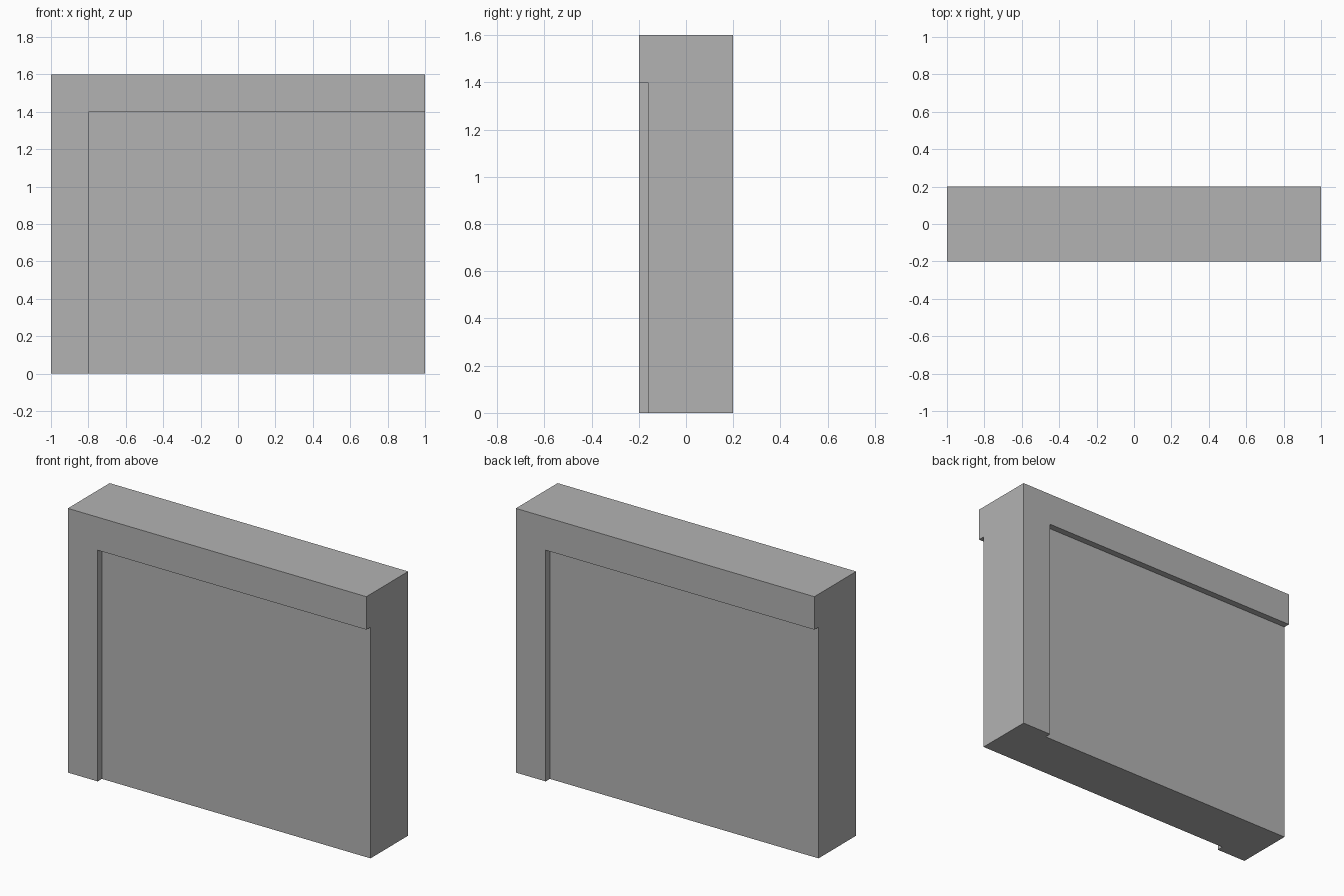
import bpy

cube = bpy.data.objects.get("Cube")
if cube:
    bpy.data.objects.remove(cube, do_unlink=True)

WIDTH, DEPTH, HEIGHT = 2.0, 0.4, 1.6
FRAME, RECESS, EXTRA = 0.2, 0.04, 0.2

grey = bpy.data.materials.new("plain grey")
grey.use_nodes = True
colour = (0.45, 0.45, 0.45, 1)
grey.diffuse_color = colour
grey.node_tree.nodes["Principled BSDF"].inputs["Base Color"].default_value = colour


def box(name, low, high):
    """Box between two corners."""
    centre = [(a + b) / 2 for a, b in zip(low, high)]
    bpy.ops.mesh.primitive_cube_add(size=1, location=centre)
    obj = bpy.context.object
    obj.name = name
    obj.scale = [b - a for a, b in zip(low, high)]
    bpy.ops.object.transform_apply(location=True, rotation=False, scale=True)
    obj.data.materials.append(grey)
    return obj


# Solid wall block
wall = box("wall_panel", (-WIDTH / 2, -DEPTH / 2, 0), (WIDTH / 2, DEPTH / 2, HEIGHT))

# Recess on each face leaves a top band and one post, turned half round at the back
for side, name in ((1, "front_recess_cutter"), (-1, "back_recess_cutter")):
    xs = sorted((side * (FRAME - WIDTH / 2), side * (WIDTH / 2 + EXTRA)))
    ys = sorted((side * (RECESS - DEPTH / 2), side * (-DEPTH / 2 - EXTRA)))
    cutter = box(name, (xs[0], ys[0], -EXTRA), (xs[1], ys[1], HEIGHT - FRAME))
    cutter.hide_render = True
    cut = wall.modifiers.new(name, "BOOLEAN")
    cut.operation = "DIFFERENCE"
    cut.solver = "EXACT"
    cut.object = cutter
    bpy.context.view_layer.objects.active = wall
    bpy.ops.object.modifier_apply(modifier=cut.name)
    bpy.data.objects.remove(cutter, do_unlink=True)
